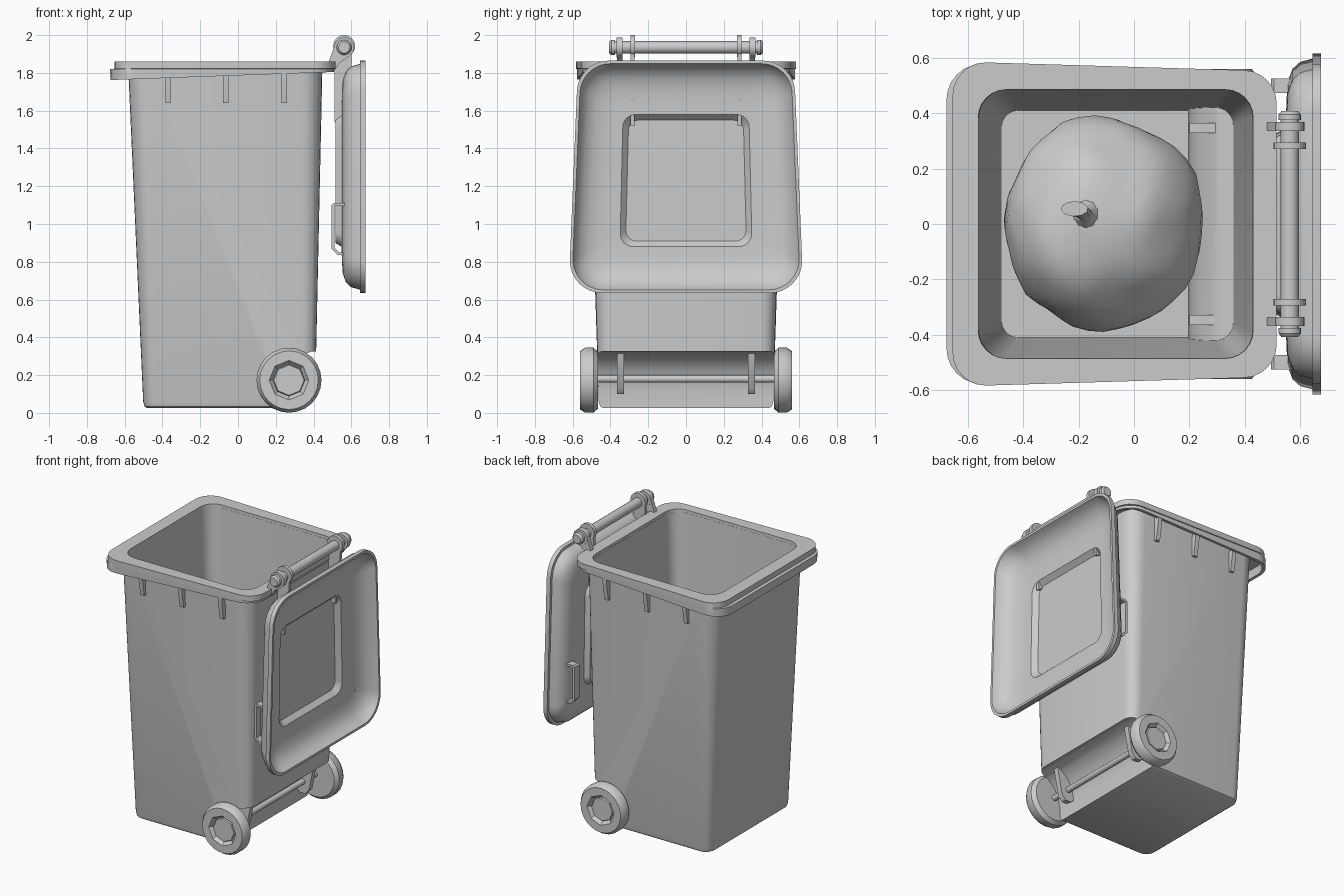
import bpy, bmesh, math
from mathutils import Vector, noise

if "Cube" in bpy.data.objects:
    bpy.data.objects.remove(bpy.data.objects["Cube"])


def finish(name, bm, angle=35):
    bmesh.ops.recalc_face_normals(bm, faces=bm.faces)
    me = bpy.data.meshes.new(name)
    bm.to_mesh(me)
    bm.free()
    ob = bpy.data.objects.new(name, me)
    bpy.context.collection.objects.link(ob)
    select(ob)
    bpy.ops.object.shade_smooth_by_angle(angle=math.radians(angle))
    return ob


def select(ob):
    bpy.ops.object.select_all(action='DESELECT')
    ob.select_set(True)
    bpy.context.view_layer.objects.active = ob


def loft(name, loops, ring=False, angle=35):
    """Skin equal-length loops; cap the ends, or join last to first."""
    bm = bmesh.new()
    rows = [[bm.verts.new(p) for p in lp] for lp in loops]
    n = len(rows[0])
    pairs = list(zip(rows, rows[1:])) + ([(rows[-1], rows[0])] if ring else [])
    for a, b in pairs:
        for i in range(n):
            j = (i + 1) % n
            bm.faces.new((a[i], a[j], b[j], b[i]))
    if not ring:
        bm.faces.new(rows[0])
        bm.faces.new(rows[-1])
    return finish(name, bm, angle)


def prism(name, pts, axis, a, b):
    """Extrude a profile along x (pts are y,z) or y (pts are x,z)."""
    put = (lambda p, t: (t, p[0], p[1])) if axis == 'x' else (lambda p, t: (p[0], t, p[1]))
    return loft(name, [[put(p, t) for p in pts] for t in (a, b)])


def rrect(u0, u1, h0, h1, r, n=6):
    """Rounded trapezoid outline, half width h0 at u0 and h1 at u1."""
    pts = []
    for cu, cv, start in ((u1 - r, h1 - r, 0), (u0 + r, h0 - r, 90),
                          (u0 + r, r - h0, 180), (u1 - r, r - h1, 270)):
        for i in range(n + 1):
            t = math.radians(start + 90 * i / n)
            pts.append((cu + r * math.cos(t), cv + r * math.sin(t)))
    return pts


def level(z, *dims):
    return [(u, v, z(u) if callable(z) else z) for u, v in rrect(*dims)]


def cut(target, tool):
    select(target)
    m = target.modifiers.new('cut', 'BOOLEAN')
    m.operation, m.solver, m.object = 'DIFFERENCE', 'EXACT', tool
    bpy.ops.object.modifier_apply(modifier=m.name)
    bpy.data.objects.remove(tool)


def lathe_y(name, profile, cx, cz, n=24, octagon=()):
    loops = []
    for k, (r, y) in enumerate(profile):
        lp = []
        for i in range(n):
            t = 2 * math.pi * i / n
            q = r
            if k in octagon:
                q = r * math.cos(math.pi / 8) / math.cos(t % (math.pi / 4) - math.pi / 8)
            lp.append((cx + q * math.cos(t), y, cz + q * math.sin(t)))
        loops.append(lp)
    return loft(name, loops)


# Tapered body, hollowed, with the axle recess stepped into its lower back
body = loft('bin_body', [
    level(0.025, -0.48, 0.40, 0.44, 0.44, 0.06),
    level(0.035, -0.495, 0.405, 0.455, 0.455, 0.065),
    level(0.06, -0.502, 0.408, 0.462, 0.462, 0.07),
    level(1.84, -0.582, 0.447, 0.52, 0.515, 0.11)])
cavity = loft('cavity', [
    level(0.06, -0.478, 0.345, 0.41, 0.41, 0.06),
    level(1.95, -0.568, 0.433, 0.488, 0.488, 0.1)])


def recess(d):
    pts = [(0.225, -0.1), (0.225, 0.13), (0.24, 0.20), (0.275, 0.26),
           (0.33, 0.305), (0.39, 0.325), (0.7, 0.33), (0.7, -0.1)]
    return prism('recess', [(x - d, z + d) for x, z in pts], 'y', -0.8, 0.8)


cut(body, recess(0))
cut(cavity, recess(0.03))
cut(body, cavity)
select(body)
bpy.ops.object.shade_smooth_by_angle(angle=math.radians(35))

# Rim with a hanging skirt whose lower edge rises to the back
slope = lambda x: 1.762 + 0.036 * (x + 0.68)
loft('rim', [
    level(1.80, -0.56, 0.428, 0.483, 0.483, 0.1),
    level(1.86, -0.562, 0.43, 0.485, 0.485, 0.1),
    level(1.86, -0.655, 0.515, 0.583, 0.555, 0.12),
    level(1.822, -0.655, 0.515, 0.583, 0.555, 0.12),
    level(1.82, -0.677, 0.51, 0.578, 0.55, 0.13),
    level(slope, -0.675, 0.508, 0.577, 0.549, 0.13),
    level(slope, -0.655, 0.49, 0.557, 0.53, 0.115),
    level(1.825, -0.655, 0.49, 0.557, 0.53, 0.115),
    level(1.825, -0.575, 0.44, 0.51, 0.505, 0.105)], ring=True)

for s in (-1, 1):
    side = 'left' if s > 0 else 'right'
    # Gussets under the rim
    for i, x in enumerate((-0.37, -0.065, 0.245)):
        prism(f'rim_rib_{side}_{i}', [(s * 0.49, 1.82), (s * 0.55, 1.82),
              (s * 0.55, 1.76), (s * 0.53, 1.64), (s * 0.49, 1.64)], 'x', x - 0.015, x + 0.015)
    # Wheels with octagonal hubs
    lathe_y(f'wheel_{side}', [(r, s * y) for r, y in (
        (0.09, 0.465), (0.15, 0.465), (0.172, 0.49), (0.172, 0.535), (0.155, 0.56),
        (0.105, 0.56), (0.085, 0.535), (0.08, 0.545))], 0.27, 0.173, octagon=(5, 6, 7))
    # Axle brackets
    prism(f'axle_bracket_{side}', [(0.2, 0.33), (0.36, 0.33), (0.32, 0.13), (0.29, 0.1),
          (0.25, 0.1), (0.2, 0.14)], 'y', s * 0.328, s * 0.365)
    # Hinge lugs on the rim and hinge arms on the lid
    lathe_y(f'rim_hinge_eye_{side}', [(0.053, s * 0.335), (0.053, s * 0.368)], 0.562, 1.935)
    prism(f'rim_hinge_lug_{side}', [(0.515, 1.955), (0.47, 1.83), (0.51, 1.81),
          (0.535, 1.85), (0.59, 1.89)], 'y', s * 0.337, s * 0.366)
    lathe_y(f'lid_hinge_eye_{side}', [(0.058, s * 0.27), (0.058, s * 0.295)], 0.562, 1.942)
    prism(f'lid_hinge_arm_{side}', [(0.51, 1.92), (0.51, 1.54), (0.56, 1.52),
          (0.57, 1.80), (0.60, 1.84), (0.60, 1.92)], 'y', s * 0.272, s * 0.293)
    # Bar end caps
    lathe_y(f'bar_cap_{side}', [(0.04, s * 0.375), (0.04, s * 0.395), (0.03, s * 0.408)], 0.562, 1.935)
    # Grips on the lid
    prism(f'lid_grip_{side}', [(0.575, 1.11), (0.505, 1.11), (0.495, 1.10), (0.495, 0.87),
          (0.53, 0.835), (0.575, 0.835), (0.575, 0.85), (0.535, 0.85), (0.51, 0.875),
          (0.51, 1.095), (0.575, 1.095)], 'y', s * 0.472, s * 0.525)

lathe_y('axle', [(0.02, -0.5), (0.02, 0.5)], 0.27, 0.18, 12)
lathe_y('hinge_bar', [(0.033, -0.38), (0.033, 0.38)], 0.562, 1.935, 16)


# Open lid hanging down behind the bin
def lid_loop(x, d):
    return [(x, v, u) for u, v in rrect(0.635 + d, 1.865 - d, 0.615 - d, 0.578 - d,
                                        max(0.17 - 0.5 * d, 0.08), 8)]


def panel_loop(x, d):
    return [(x, v, u) for u, v in rrect(0.88 + d, 1.58 - d, 0.348 - d, 0.335 - d, 0.07 - d / 2, 8)]


loft('lid', [
    panel_loop(0.515, 0.02), panel_loop(0.548, 0), lid_loop(0.55, 0.17), lid_loop(0.555, 0.10),
    lid_loop(0.572, 0.055), lid_loop(0.60, 0.03), lid_loop(0.645, 0.018), lid_loop(0.645, 0),
    lid_loop(0.675, 0), lid_loop(0.675, 0.016), lid_loop(0.64, 0.03), lid_loop(0.605, 0.06),
    lid_loop(0.583, 0.10), lid_loop(0.57, 0.15), lid_loop(0.565, 0.20),
    panel_loop(0.563, 0), panel_loop(0.53, 0.03)])

# Rubbish bag, a lumpy sack with a twisted tip
bm = bmesh.new()
bmesh.ops.create_icosphere(bm, subdivisions=4, radius=1)
for v in bm.verts:
    d = v.co.normalized()
    k = 1 + 0.07 * noise.noise(d * 1.7 + Vector((3, 1, 5))) + 0.02 * noise.noise(d * 5)
    z = max(d.z, -0.8)
    v.co = Vector((-0.11 + 0.355 * k * d.x - 0.05 * max(z, 0),
                   0.385 * k * d.y, 0.40 + (0.33 * k if z > 0 else 0.41) * z))
finish('rubbish_bag', bm, 60)
tip = []
for r, z, dx in ((0.07, 0.70, 0), (0.03, 0.745, 0), (0.035, 0.78, -0.01), (0.055, 0.83, -0.04)):
    tip.append([(-0.175 + dx + r * math.cos(t) * 0.9, 0.035 - dx * 0.5 + r * math.sin(t) * (0.5 + 0.5 * (z < 0.75)), z)
                for t in (i * math.pi / 5 + z * 4 for i in range(10))])
loft('bag_knot', tip)
